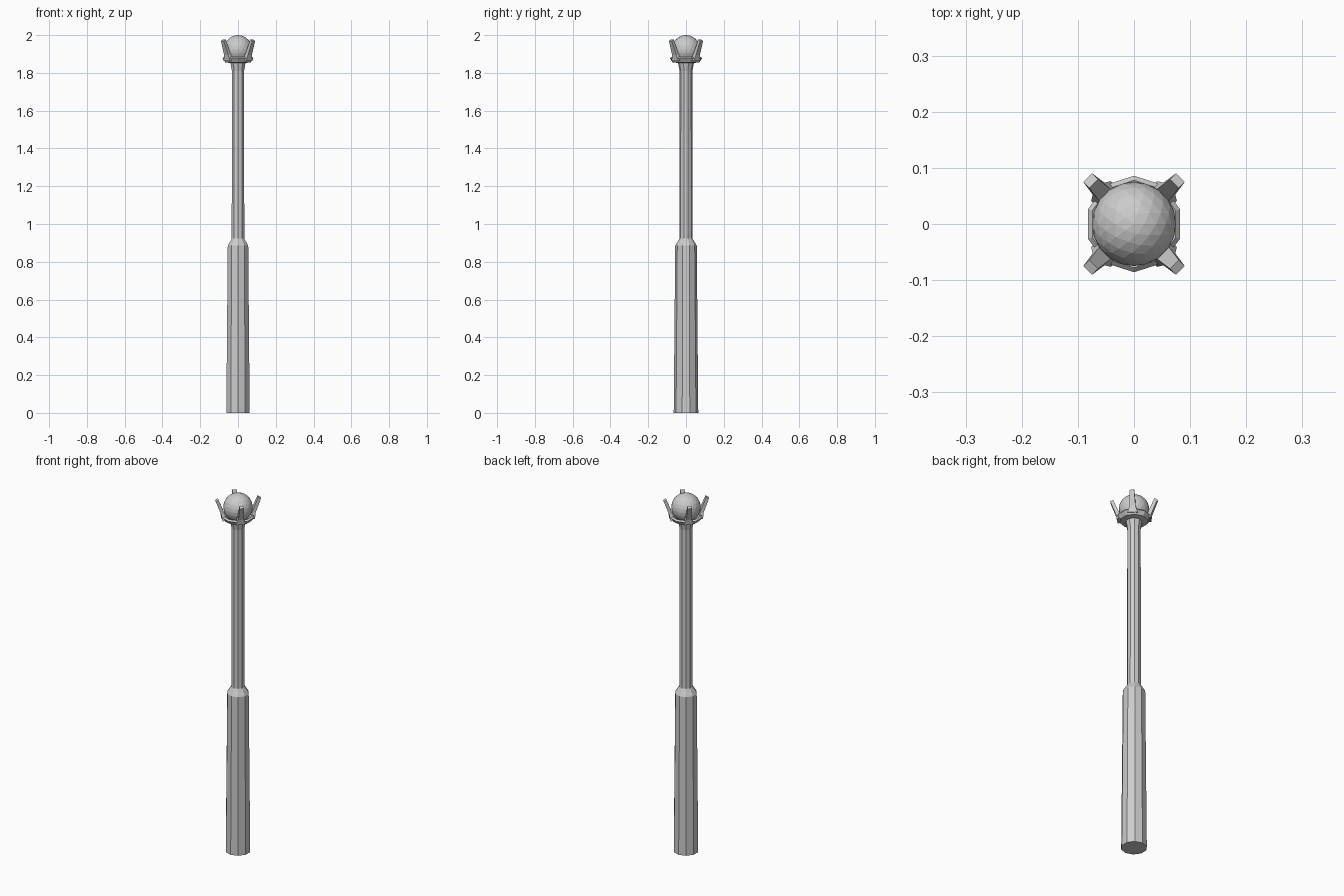
import bpy, bmesh, math
from mathutils import Vector

if "Cube" in bpy.data.objects:
    bpy.data.objects.remove(bpy.data.objects["Cube"])

SIDES = 10


def make_object(name, bm):
    bmesh.ops.recalc_face_normals(bm, faces=bm.faces[:])
    mesh = bpy.data.meshes.new(name)
    bm.to_mesh(mesh)
    bm.free()
    obj = bpy.data.objects.new(name, mesh)
    bpy.context.collection.objects.link(obj)
    return obj


def lathe(name, profile):
    """Faceted turned part from (radius, height) pairs, capped at both ends."""
    bm = bmesh.new()
    rings = []
    for r, z in profile:
        angles = [math.pi / 2 + 2 * math.pi * i / SIDES for i in range(SIDES)]
        rings.append([bm.verts.new((r * math.cos(a), r * math.sin(a), z)) for a in angles])
    for low, high in zip(rings, rings[1:]):
        for i in range(SIDES):
            j = (i + 1) % SIDES
            bm.faces.new((low[i], low[j], high[j], high[i]))
    bm.faces.new(rings[0])
    bm.faces.new(rings[-1])
    return make_object(name, bm)


def prong(name, angle):
    """Tapered claw: stations of (inner radius, outer radius, inner z, outer z, half width)."""
    stations = [(0.062, 0.083, 1.868, 1.862, 0.025),
                (0.072, 0.089, 1.902, 1.894, 0.015),
                (0.102, 0.117, 1.977, 1.969, 0.011)]
    out = Vector((math.cos(angle), math.sin(angle), 0))
    side = Vector((-out.y, out.x, 0))
    bm = bmesh.new()
    rings = []
    for ri, ro, zi, zo, w in stations:
        corners = [(ri, -w, zi), (ro, -w, zo), (ro, w, zo), (ri, w, zi)]
        rings.append([bm.verts.new(out * r + side * s + Vector((0, 0, z))) for r, s, z in corners])
    for low, high in zip(rings, rings[1:]):
        for i in range(4):
            j = (i + 1) % 4
            bm.faces.new((low[i], low[j], high[j], high[i]))
    bm.faces.new(rings[0])
    bm.faces.new(rings[-1])
    return make_object(name, bm)


# Thick grip and slim shaft, flaring at the top
lathe("staff_shaft", [(0.065, 0), (0.057, 0.885), (0.035, 0.922),
                      (0.034, 1.81), (0.043, 1.858)])

# Dished collar under the orb
lathe("collar", [(0.042, 1.852), (0.071, 1.856), (0.086, 1.877),
                 (0.078, 1.885), (0.05, 1.866)])

# Four claws on the diagonals
for k in range(4):
    prong(f"claw_{k + 1}", math.pi / 4 + k * math.pi / 2)

# Faceted orb
bm = bmesh.new()
bmesh.ops.create_icosphere(bm, subdivisions=3, radius=0.075)
bmesh.ops.translate(bm, verts=bm.verts[:], vec=(0, 0, 1.925))
make_object("orb", bm)
